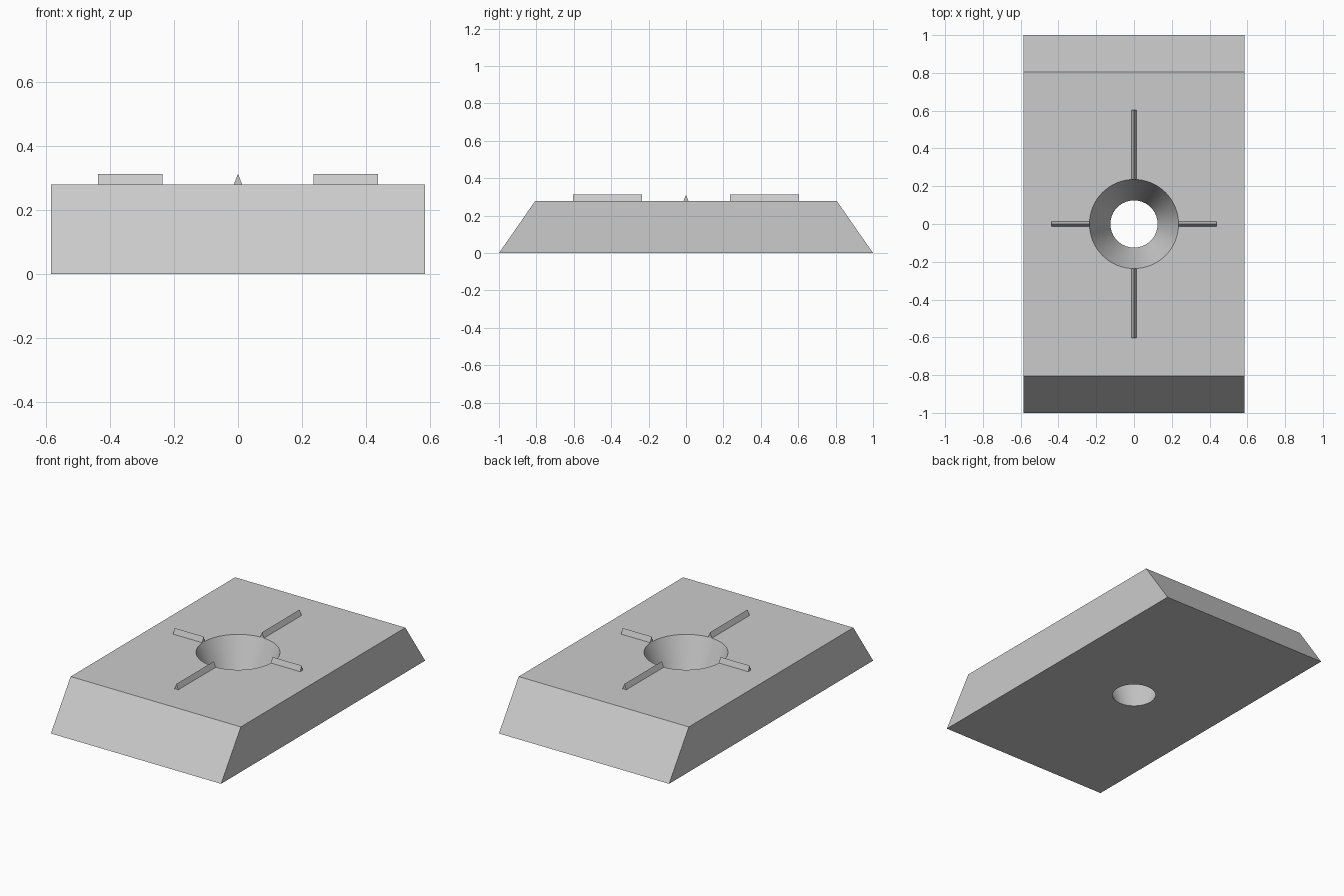
import bpy
import math

WIDTH, BASE_Y, TOP_Y, HEIGHT = 0.584, 1.0, 0.806, 0.279
HOLE_BOTTOM, HOLE_TOP = 0.125, 0.236
RIDGE_HALF, RIDGE_TOP = 0.013, 0.312

if "Cube" in bpy.data.objects:
    bpy.data.objects.remove(bpy.data.objects["Cube"])

grey = bpy.data.materials.new("plain grey")
grey.use_nodes = True
colour = (0.6, 0.6, 0.6, 1)
grey.diffuse_color = colour
grey.node_tree.nodes["Principled BSDF"].inputs["Base Color"].default_value = colour


def prism(name, profile, start, end, turn=0):
    """Extrude a (y, z) profile along x, then turn it about z."""
    n = len(profile)
    verts = [(x, y, z) for x in (start, end) for y, z in profile]
    faces = [list(range(n))[::-1], list(range(n, 2 * n))]
    faces += [(i, (i + 1) % n, n + (i + 1) % n, n + i) for i in range(n)]
    mesh = bpy.data.meshes.new(name)
    mesh.from_pydata(verts, [], faces)
    mesh.materials.append(grey)
    obj = bpy.data.objects.new(name, mesh)
    obj.rotation_euler.z = turn
    bpy.context.collection.objects.link(obj)
    return obj


# Plate with sloping ends
plate = prism("plate", [(-BASE_Y, 0), (BASE_Y, 0), (TOP_Y, HEIGHT), (-TOP_Y, HEIGHT)],
              -WIDTH, WIDTH)

# Tapered hole, cut with a cone that overshoots both faces
extra = 0.1
slope = (HOLE_TOP - HOLE_BOTTOM) / HEIGHT
bpy.ops.mesh.primitive_cone_add(
    vertices=64, radius1=HOLE_BOTTOM - slope * extra, radius2=HOLE_TOP + slope * extra,
    depth=HEIGHT + 2 * extra, location=(0, 0, HEIGHT / 2))
cutter = bpy.context.object
cutter.name = "hole_cutter"
cutter.data.materials.append(grey)
cutter.hide_render = True

cut = plate.modifiers.new("hole", "BOOLEAN")
cut.operation = "DIFFERENCE"
cut.solver = "EXACT"
cut.object = cutter
bpy.ops.object.select_all(action="DESELECT")
plate.select_set(True)
bpy.context.view_layer.objects.active = plate
bpy.ops.object.modifier_apply(modifier=cut.name)
bpy.data.objects.remove(cutter)
bpy.ops.object.shade_smooth_by_angle(angle=math.radians(30))

# Four pointed ridges around the hole, longer along the plate
ridge = [(-RIDGE_HALF, HEIGHT), (RIDGE_HALF, HEIGHT), (0, RIDGE_TOP)]
for i, side in enumerate(("left", "back", "right", "front")):
    prism(side + "_ridge", ridge, HOLE_TOP, 0.604 if i % 2 else 0.436, i * math.pi / 2)
